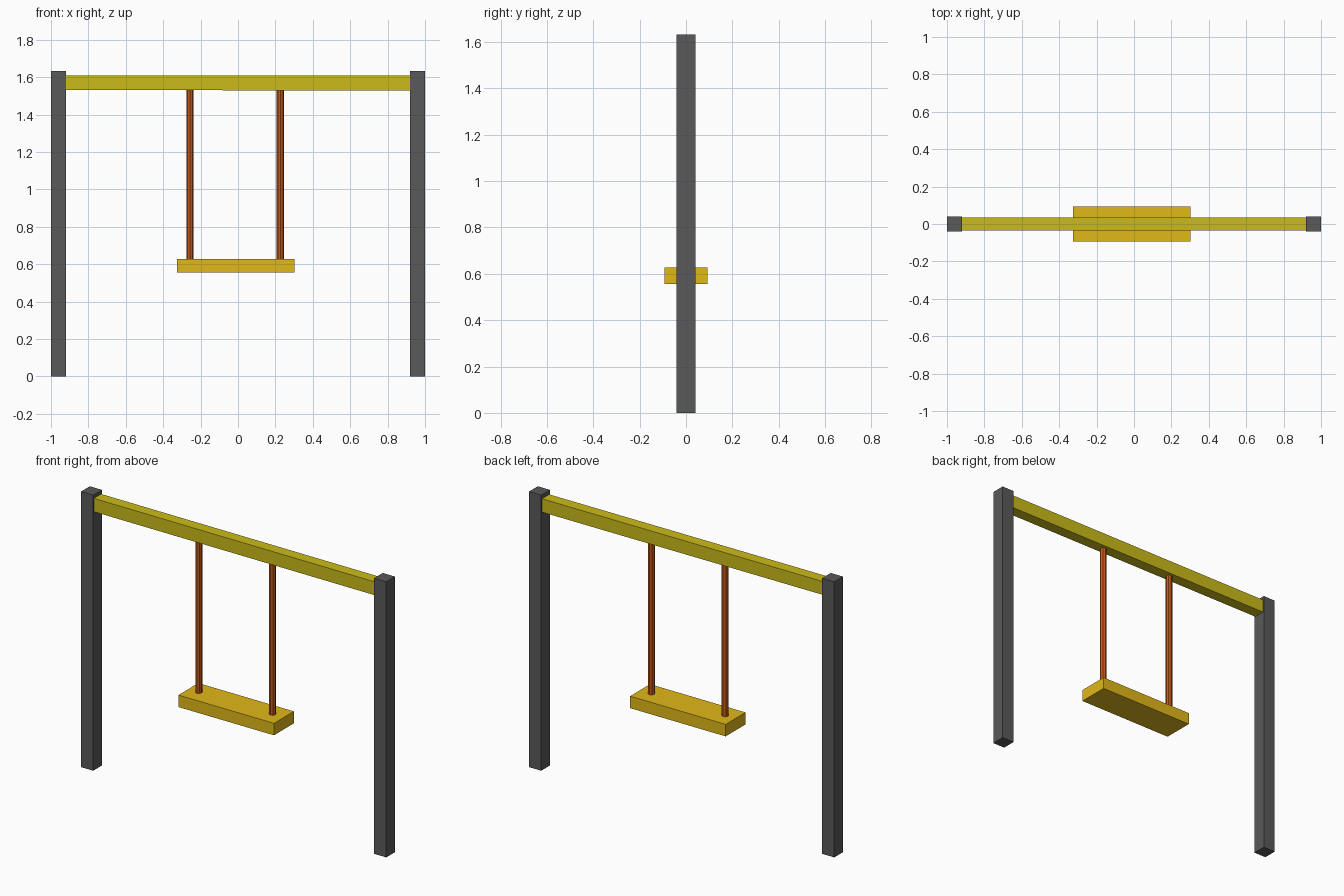
import bpy

if "Cube" in bpy.data.objects:
    bpy.data.objects.remove(bpy.data.objects["Cube"])


def material(name, rgb):
    mat = bpy.data.materials.new(name)
    mat.diffuse_color = (*rgb, 1.0)
    mat.use_nodes = True
    mat.node_tree.nodes["Principled BSDF"].inputs["Base Color"].default_value = mat.diffuse_color
    return mat


def box(name, lo, hi, mat):
    bpy.ops.mesh.primitive_cube_add(size=1, location=[(a + b) / 2 for a, b in zip(lo, hi)])
    obj = bpy.context.object
    obj.name = name
    obj.scale = [b - a for a, b in zip(lo, hi)]
    obj.data.materials.append(mat)
    return obj


def rod(name, x, z0, z1, radius, mat):
    bpy.ops.mesh.primitive_cylinder_add(vertices=8, radius=radius, depth=z1 - z0,
                                        location=(x, 0, (z0 + z1) / 2))
    obj = bpy.context.object
    obj.name = name
    obj.data.materials.append(mat)
    return obj


dark = material("dark_grey", (0.10, 0.10, 0.10))
beam_yellow = material("beam_yellow", (0.60, 0.50, 0.01))
seat_yellow = material("seat_yellow", (0.75, 0.48, 0.01))
rust = material("rust_orange", (0.55, 0.10, 0.01))

# Upright posts
box("left_post", (-1.0, -0.041, 0), (-0.92, 0.041, 1.632), dark)
box("right_post", (0.92, -0.041, 0), (1.0, 0.041, 1.632), dark)

# Top beam, very slightly out of level
beam = box("top_beam", (-0.92, -0.034, 1.53), (0.92, 0.034, 1.609), beam_yellow)
beam.rotation_euler.y = 0.0012

# Swing seat
box("seat", (-0.325, -0.093, 0.556), (0.301, 0.093, 0.627), seat_yellow)

# Hanging rods
rod("left_hanger", -0.257, 0.627, 1.532, 0.019, rust)
rod("right_hanger", 0.226, 0.627, 1.532, 0.019, rust)
